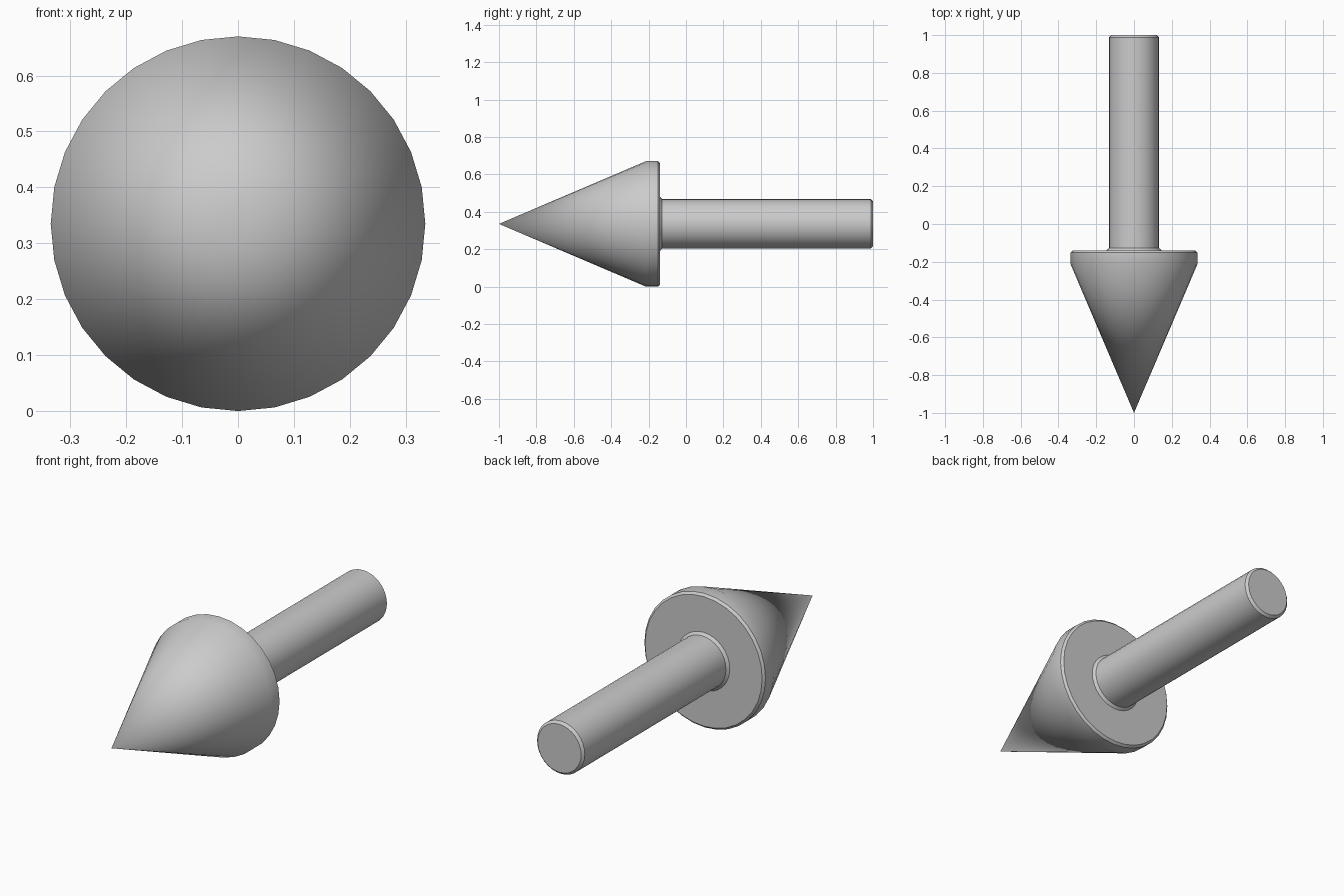
import bpy, bmesh, math
from mathutils import Vector

if "Cube" in bpy.data.objects:
    bpy.data.objects.remove(bpy.data.objects["Cube"])

SIDES = 32
AXIS_Z = 0.335


def lathe(name, profile):
    """Revolve (y, radius) points around the horizontal y axis."""
    bm = bmesh.new()
    verts = [bm.verts.new((0, y, AXIS_Z + r)) for y, r in profile]
    edges = [bm.edges.new(pair) for pair in zip(verts, verts[1:])]
    bmesh.ops.spin(bm, geom=verts + edges, cent=(0, 0, AXIS_Z),
                   axis=Vector((0, 1, 0)), angle=math.tau, steps=SIDES)
    bmesh.ops.remove_doubles(bm, verts=bm.verts[:], dist=1e-4)
    bmesh.ops.recalc_face_normals(bm, faces=bm.faces[:])
    mesh = bpy.data.meshes.new(name)
    bm.to_mesh(mesh)
    bm.free()
    obj = bpy.data.objects.new(name, mesh)
    bpy.context.collection.objects.link(obj)
    bpy.ops.object.select_all(action='DESELECT')
    obj.select_set(True)
    bpy.context.view_layer.objects.active = obj
    bpy.ops.object.shade_smooth_by_angle(angle=math.radians(30))
    return obj


lathe("arrow", [
    # pointed head and rim
    (-1.0, 0), (-0.215, 0.335), (-0.150, 0.335), (-0.139, 0.324),
    # flat back of the head, small cove into the shaft
    (-0.139, 0.145), (-0.127, 0.132),
    # shaft with chamfered end
    (0.988, 0.132), (1.0, 0.120), (1.0, 0),
])
